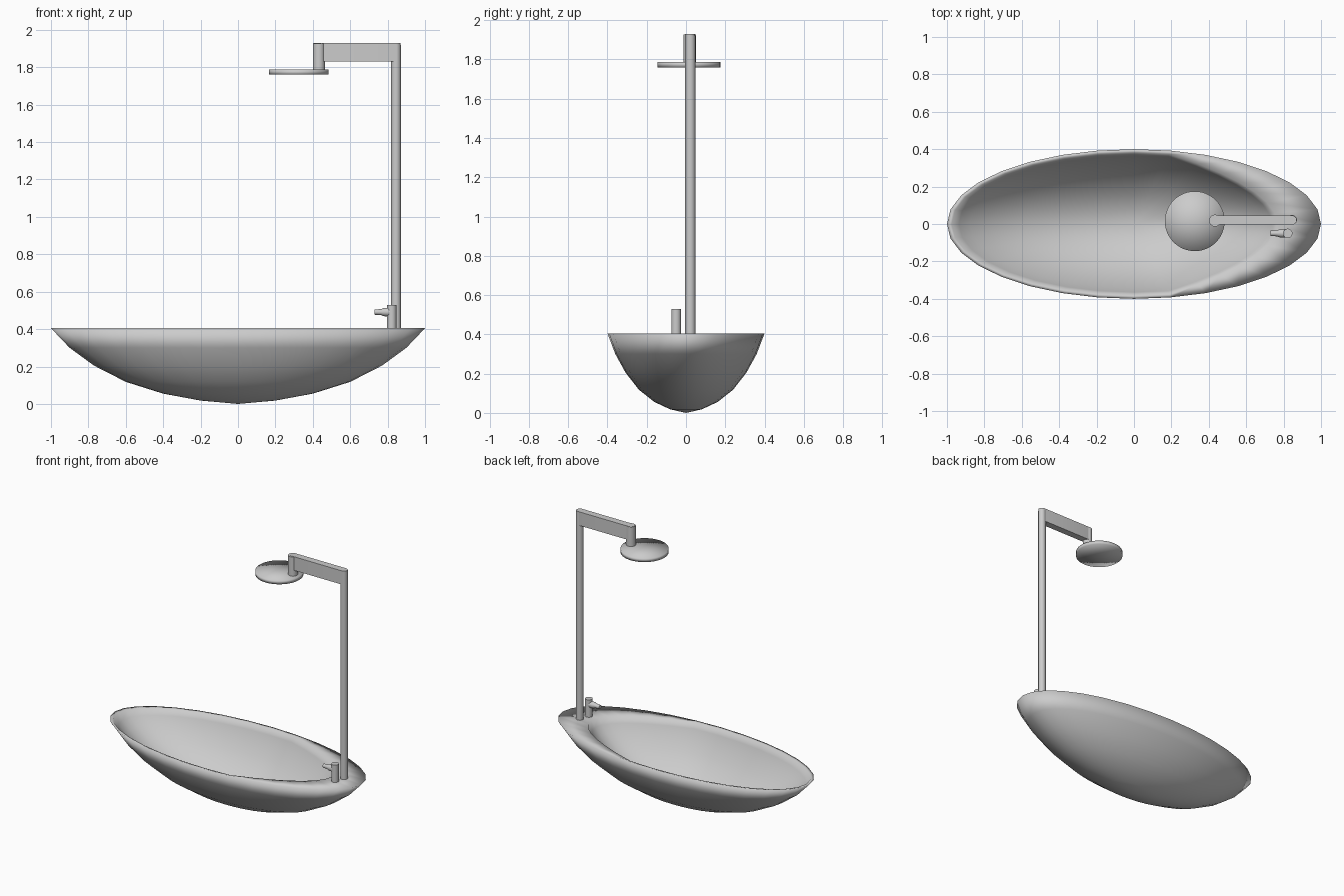
import bpy, bmesh, math
from mathutils import Vector

if "Cube" in bpy.data.objects:
    bpy.data.objects.remove(bpy.data.objects["Cube"])

grey = bpy.data.materials.new("light_grey")
grey.diffuse_color = (0.6, 0.6, 0.6, 1)
grey.use_nodes = True
grey.node_tree.nodes["Principled BSDF"].inputs["Base Color"].default_value = grey.diffuse_color


def finish(name, bm, angle=None):
    bmesh.ops.recalc_face_normals(bm, faces=bm.faces)
    me = bpy.data.meshes.new(name)
    bm.to_mesh(me)
    bm.free()
    ob = bpy.data.objects.new(name, me)
    bpy.context.collection.objects.link(ob)
    me.materials.append(grey)
    bpy.ops.object.select_all(action='DESELECT')
    ob.select_set(True)
    bpy.context.view_layer.objects.active = ob
    if angle:
        bpy.ops.object.shade_smooth_by_angle(angle=math.radians(angle))
    else:
        bpy.ops.object.shade_smooth()
    return ob


def loft(bm, rings):
    """Bridge rings of points; a single point closes an end as a fan."""
    vs = [[bm.verts.new(p) for p in r] for r in rings]
    for a, b in zip(vs, vs[1:]):
        n = max(len(a), len(b))
        for i in range(n):
            j = (i + 1) % n
            if len(a) == 1:
                bm.faces.new((a[0], b[i], b[j]))
            elif len(b) == 1:
                bm.faces.new((a[i], a[j], b[0]))
            else:
                bm.faces.new((a[i], a[j], b[j], b[i]))


def oval(a, b, z, n=32):
    return [(a * math.cos(2 * math.pi * i / n), b * math.sin(2 * math.pi * i / n), z)
            for i in range(n)]


def basin(f, z):
    """Basin outline: thin-lipped oval, cut short at the right by a curved deck edge."""
    pts = []
    for x, y, _ in oval(0.975, 0.38, 0):
        s = 1.0
        if x > 0:
            # scale so that the point falls on x = 0.765 - 4.1 y^2
            q = 4.1 * y * y
            s = 0.765 / x if q < 1e-6 else (-x + math.sqrt(x * x + 4 * q * 0.765)) / (2 * q)
            s = min(1.0, s)
        pts.append((x * s * f, y * s * f, z))
    return pts


def turned(name, start, axis, profile, n=24, angle=40):
    """Round part along an axis; profile holds (distance, radius)."""
    axis = Vector(axis)
    u = axis.orthogonal().normalized()
    v = axis.cross(u)
    start = Vector(start)
    rings = [[start + axis * profile[0][0]]]
    for d, r in profile:
        rings.append([start + axis * d + r * (u * math.cos(2 * math.pi * i / n)
                      + v * math.sin(2 * math.pi * i / n)) for i in range(n)])
    rings.append([start + axis * profile[-1][0]])
    bm = bmesh.new()
    loft(bm, rings)
    return finish(name, bm, angle)


# Tub: oval hull, thin lip widening into a deck at the right, hollow basin
outer = [(0.2, 0.018), (0.4, 0.055), (0.6, 0.118), (0.77, 0.205),
         (0.9, 0.30), (1.0, 0.405)]
inner = [(1.0, 0.402), (0.96, 0.36), (0.9, 0.308), (0.77, 0.219),
         (0.6, 0.138), (0.4, 0.075), (0.2, 0.038)]
rings = [[(0, 0, 0)]]
rings += [oval(f, 0.4 * f, z) for f, z in outer]
rings += [basin(f, z) for f, z in inner]
rings.append([(0, 0, 0.025)])
bm = bmesh.new()
loft(bm, rings)
finish("bathtub", bm)

# Shower column
turned("shower_column", (0.845, 0.022, 0.39), (0, 0, 1), [(0, 0.026), (1.53, 0.026)])

# Shower arm: flat bar with rounded ends
bm = bmesh.new()
plan = []
for cx, a0 in ((0.845, -90), (0.43, 90)):
    for k in range(13):
        a = math.radians(a0 + 15 * k)
        plan.append((cx + 0.025 * math.cos(a), 0.021 + 0.025 * math.sin(a)))
low = [bm.verts.new((x, y, 1.83)) for x, y in plan]
top = [bm.verts.new((x, y, 1.93)) for x, y in plan]
bm.faces.new(low[::-1])
bm.faces.new(top)
for i in range(len(plan)):
    j = (i + 1) % len(plan)
    bm.faces.new((low[i], low[j], top[j], top[i]))
finish("shower_arm", bm, 40)

# Drop pipe and round shower head
turned("shower_drop_pipe", (0.433, 0.018, 1.785), (0, 0, 1), [(0, 0.032), (0.143, 0.032)])
turned("shower_head", (0.325, 0.015, 1.76), (0, 0, 1),
       [(0, 0.16), (0.027, 0.16)], n=48, angle=None)

# Tap body and spout
turned("tap_body", (0.822, -0.05, 0.39), (0, 0, 1), [(0, 0.025), (0.14, 0.025)])
turned("tap_spout", (0.73, -0.05, 0.491), (1, 0, 0),
       [(0, 0.014), (0.035, 0.016), (0.05, 0.022), (0.092, 0.024)], n=16)
